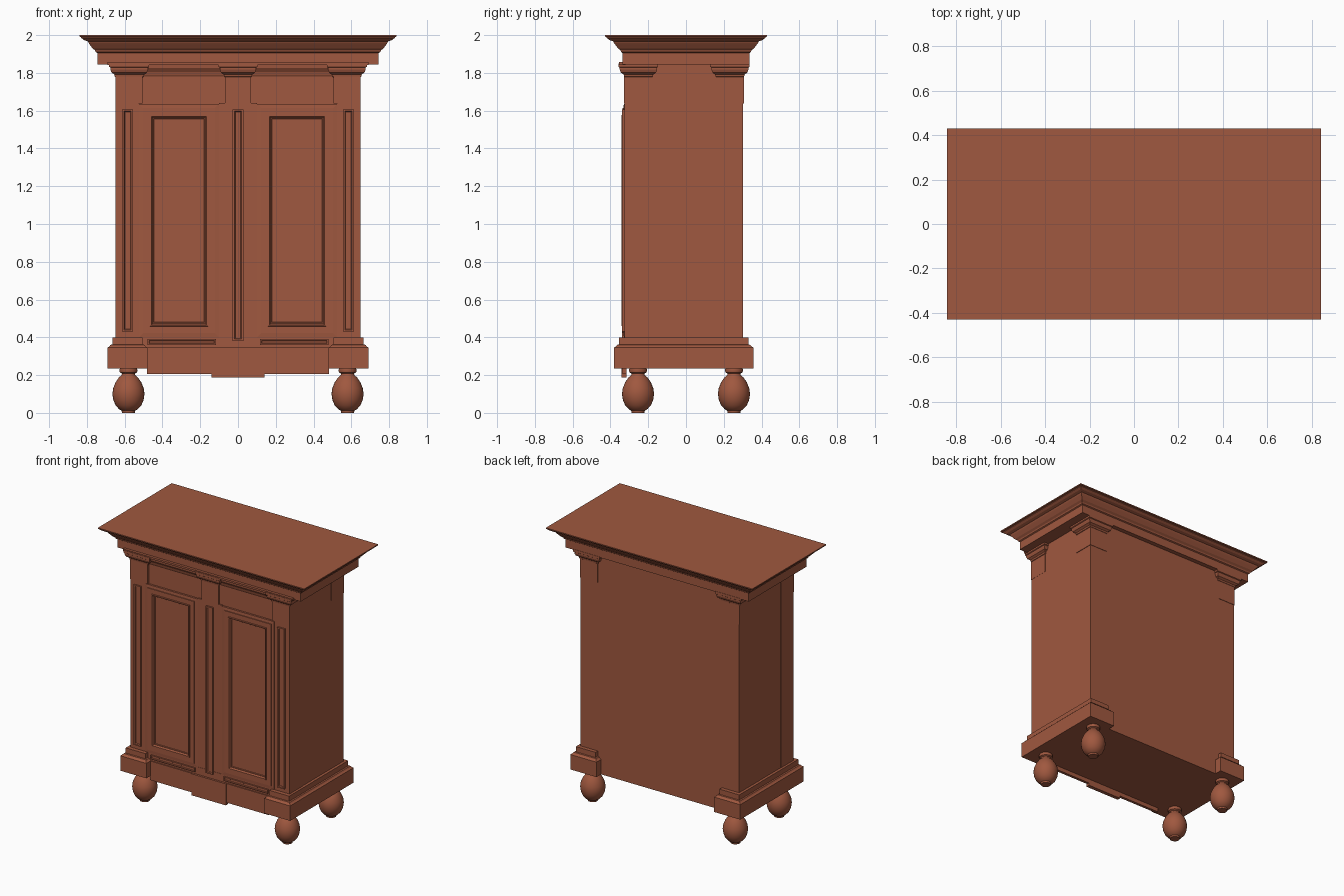
import bpy, bmesh, math

wood = bpy.data.materials.new("reddish brown wood")
wood.diffuse_color = (0.352, 0.098, 0.050, 1)


def finish(name, bm):
    bmesh.ops.recalc_face_normals(bm, faces=bm.faces)
    me = bpy.data.meshes.new(name)
    bm.to_mesh(me)
    bm.free()
    me.materials.append(wood)
    ob = bpy.data.objects.new(name, me)
    bpy.context.collection.objects.link(ob)
    return ob


def loft(name, a0, a1, b0, b1, profile, front=False):
    """Stack of rectangles grown by offset at each level.
    Vertical stack by default; with front=True it faces -y."""
    bm = bmesh.new()
    rings = []
    for off, lv in profile:
        pts = [(a0 - off, b0 - off), (a1 + off, b0 - off),
               (a1 + off, b1 + off), (a0 - off, b1 + off)]
        rings.append([bm.verts.new((a, lv, b) if front else (a, b, lv)) for a, b in pts])
    for r, s in zip(rings, rings[1:]):
        for i in range(4):
            j = (i + 1) % 4
            bm.faces.new((r[i], r[j], s[j], s[i]))
    bm.faces.new(rings[0])
    bm.faces.new(rings[-1])
    return finish(name, bm)


def box(name, x0, x1, y0, y1, z0, z1):
    return loft(name, x0, x1, y0, y1, [(0, z0), (0, z1)])


def sides(s, x0, x1):
    """Mirror an x range to the left when s is -1."""
    return (x0, x1) if s > 0 else (-x1, -x0)


# Main body and front framing
box("cabinet_body", -0.645, 0.645, -0.315, 0.303, 0.235, 1.85)
box("center_stile", -0.10, 0.10, -0.325, -0.30, 0.40, 1.64)
box("center_frieze_block", -0.07, 0.07, -0.327, -0.30, 1.64, 1.80)
box("lower_rail", -0.53, 0.53, -0.327, -0.30, 0.235, 0.40)
box("apron", -0.482, 0.482, -0.335, -0.315, 0.205, 0.345)
box("apron_center_block", -0.14, 0.14, -0.342, -0.315, 0.187, 0.345)

# Cornice
loft("cornice", -0.745, 0.745, -0.335, 0.335,
     [(0, 1.845), (0, 1.905), (0.008, 1.91), (0.012, 1.92), (0.025, 1.93),
      (0.04, 1.95), (0.045, 1.957), (0.05, 1.967), (0.07, 1.974),
      (0.085, 1.985), (0.085, 1.99), (0.095, 1.992), (0.095, 2.0)])
box("cornice_fillet", -0.69, 0.69, -0.354, -0.32, 1.843, 1.857)

# Mouldings on top of the frieze
loft("frieze_moulding", -0.52, 0.52, -0.315, -0.20,
     [(0, 1.78), (0.006, 1.79), (0.01, 1.805), (0.024, 1.825), (0.026, 1.845)])
capital = [(0, 1.775), (0.008, 1.78), (0.010, 1.792), (0.025, 1.802),
           (0.031, 1.818), (0.031, 1.828), (0.037, 1.832), (0.037, 1.85)]
loft("center_capital", -0.065, 0.065, -0.32, -0.20, capital)

# Strip down the centre
strip = [(0, -0.31), (0, -0.338), (-0.010, -0.338), (-0.014, -0.331)]
loft("center_pilaster_strip", -0.028, 0.028, 0.38, 1.607, strip, True)

# Door section, from outer edge to sunken panel
door = [(0, -0.30), (0, -0.329), (-0.022, -0.331), (-0.023, -0.335),
        (-0.058, -0.335), (-0.060, -0.342), (-0.066, -0.342),
        (-0.073, -0.330), (-0.078, -0.330), (-0.080, -0.326)]

# Bun foot outline
foot = [(0, 0), (0.034, 0), (0.036, 0.012), (0.05, 0.02), (0.068, 0.04),
        (0.08, 0.068), (0.085, 0.1), (0.081, 0.13), (0.068, 0.162),
        (0.05, 0.188), (0.036, 0.2), (0.034, 0.208), (0.045, 0.214),
        (0.048, 0.225), (0.045, 0.237)]

for s, side in ((-1, "left"), (1, "right")):
    # Door and the parts above and below it
    loft(side + "_door", *sides(s, 0.10, 0.525), 0.40, 1.636, door, True)
    loft(side + "_lower_strip", *sides(s, 0.117, 0.478), 0.36, 0.39,
         [(0, -0.31), (0, -0.338), (-0.007, -0.338), (-0.010, -0.333)], True)

    # Front corner post with its strip
    box(side + "_front_post", *sides(s, 0.525, 0.648), -0.326, -0.178, 0.39, 1.64)
    loft(side + "_pilaster_strip", *sides(s, 0.556, 0.613), 0.43, 1.607, strip, True)

    # Stepped plinth running along the side
    loft(side + "_plinth", *sides(s, 0.525, 0.645), -0.335, 0.311,
         [(0.046, 0.235), (0.046, 0.345), (0.036, 0.352), (0.03, 0.36),
          (0.02, 0.362), (0.02, 0.40)])

    # Post heads, capitals and feet at front and back
    for end, y0, y1, fy in (("front", -0.328, -0.178, -0.254),
                            ("back", 0.157, 0.306, 0.254)):
        box(f"{side}_{end}_post_head", *sides(s, 0.505, 0.649), y0, y1, 1.638, 1.79)
        loft(f"{side}_{end}_capital", *sides(s, 0.507, 0.645), y0 + 0.008, y1 - 0.006, capital)
        bm = bmesh.new()
        vs = [bm.verts.new((r, 0, z)) for r, z in foot]
        es = [bm.edges.new(p) for p in zip(vs, vs[1:])]
        bmesh.ops.spin(bm, geom=vs + es, cent=(0, 0, 0), axis=(0, 0, 1),
                       angle=2 * math.pi, steps=32)
        bmesh.ops.remove_doubles(bm, verts=bm.verts, dist=0.0005)
        ob = finish(f"{side}_{end}_foot", bm)
        ob.location = (s * 0.58, fy, 0)
        bpy.ops.object.select_all(action='DESELECT')
        ob.select_set(True)
        bpy.context.view_layer.objects.active = ob
        bpy.ops.object.shade_smooth_by_angle(angle=math.radians(40))
